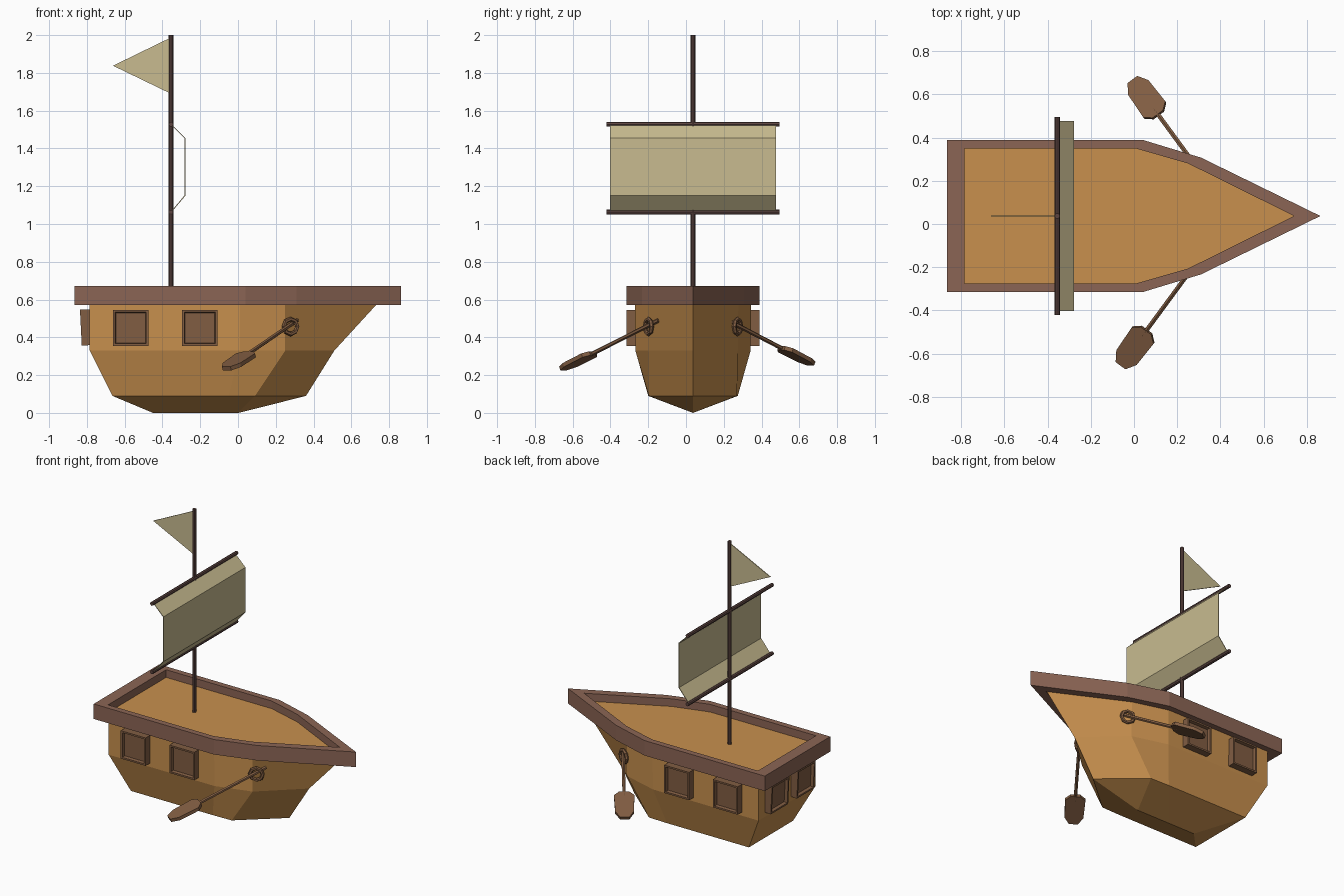
import bpy, bmesh, math
from mathutils import Vector, Matrix

if "Cube" in bpy.data.objects:
    bpy.data.objects.remove(bpy.data.objects["Cube"])

CY = 0.037  # centre line of the boat


def mat(name, col):
    m = bpy.data.materials.new(name)
    m.diffuse_color = (*col, 1)
    m.use_nodes = True
    m.node_tree.nodes["Principled BSDF"].inputs["Base Color"].default_value = m.diffuse_color
    return m


WOOD = mat("light_wood", (0.58, 0.28, 0.076))
TRIM = mat("rim_brown", (0.26, 0.13, 0.09))
BROWN = mat("window_brown", (0.22, 0.11, 0.055))
DARK = mat("mast_brown", (0.11, 0.06, 0.053))
CLOTH = mat("cloth", (0.58, 0.50, 0.28))


def finish(bm, name, m):
    bmesh.ops.remove_doubles(bm, verts=bm.verts, dist=0.0005)
    bmesh.ops.recalc_face_normals(bm, faces=bm.faces)
    me = bpy.data.meshes.new(name)
    bm.to_mesh(me)
    bm.free()
    me.materials.append(m)
    ob = bpy.data.objects.new(name, me)
    bpy.context.collection.objects.link(ob)
    return ob


def outline(half):
    """Half outline from stern to bow, mirrored about the centre line."""
    return half + [(x, -w) for x, w in reversed(half[:-1])]


def add_loop(bm, half, z):
    return [bm.verts.new((x, CY + w, z)) for x, w in outline(half)]


def bridge(bm, a, b):
    n = len(a)
    for i in range(n):
        j = (i + 1) % n
        bm.faces.new((a[i], a[j], b[j], b[i]))


def prism(pts, direction, name, m):
    """Extrude a flat polygon along a vector."""
    bm = bmesh.new()
    d = Vector(direction)
    a = [bm.verts.new(Vector(p)) for p in pts]
    b = [bm.verts.new(Vector(p) + d) for p in pts]
    bm.faces.new(a)
    bm.faces.new(b)
    bridge(bm, a, b)
    return finish(bm, name, m)


def rod(p, q, r, name, m, sides=8):
    p, q = Vector(p), Vector(q)
    d = q - p
    bm = bmesh.new()
    mx = Matrix.Translation((p + q) / 2) @ d.to_track_quat('Z', 'Y').to_matrix().to_4x4()
    bmesh.ops.create_cone(bm, cap_ends=True, segments=sides, radius1=r, radius2=r,
                          depth=d.length, matrix=mx)
    return finish(bm, name, m)


# Hull with deck on top and a V-shaped keel
INNER = [(-0.785, 0.312), (0.01, 0.312), (0.25, 0.243), (0.74, 0)]
levels = [
    (0.0, [(-0.45, 0), (-0.25, 0), (0.0, 0), (0.003, 0)]),
    (0.09, [(-0.665, 0.237), (-0.05, 0.237), (0.09, 0.233), (0.36, 0)]),
    (0.33, [(-0.785, 0.305), (0.01, 0.305), (0.25, 0.237), (0.51, 0)]),
    (0.57, [(-0.785, 0.307), (0.01, 0.307), (0.25, 0.24), (0.73, 0)]),
    (0.62, INNER),
]
bm = bmesh.new()
loops = [add_loop(bm, half, z) for z, half in levels]
for a, b in zip(loops, loops[1:]):
    bridge(bm, a, b)
bm.faces.new(loops[-1])
finish(bm, "hull", WOOD)

# Raised rim around the deck
OUTER = [(-0.865, 0.352), (0.04, 0.352), (0.31, 0.27), (0.862, 0)]
bm = bmesh.new()
ring = [add_loop(bm, h, z) for h, z in
        ((OUTER, 0.57), (OUTER, 0.672), (INNER, 0.672), (INNER, 0.57))]
for i in range(4):
    bridge(bm, ring[i], ring[(i + 1) % 4])
finish(bm, "rim", TRIM)


# Windows: framed boxes with a recessed panel
def window(centre, normal, name):
    bm = bmesh.new()
    bmesh.ops.create_cube(bm, size=1, matrix=Matrix.Diagonal((0.187, 0.19, 0.07, 1)))
    bm.faces.ensure_lookup_table()
    front = max(bm.faces, key=lambda f: f.calc_center_median().z)
    bmesh.ops.inset_region(bm, faces=[front], thickness=0.016, depth=0)
    bmesh.ops.inset_region(bm, faces=[front], thickness=0.006, depth=-0.02)
    rot = Vector(normal).to_track_quat('Z', 'Y').to_matrix().to_4x4()
    bmesh.ops.transform(bm, matrix=Matrix.Translation(centre) @ rot, verts=bm.verts)
    finish(bm, name, BROWN)


for side, tag in ((-1, "front"), (1, "back")):
    for k, x in enumerate((-0.568, -0.202)):
        window((x, CY + side * 0.317, 0.45), (0, side, 0), f"{tag}_window_{k + 1}")
    window((-0.797, CY + side * 0.14, 0.453), (-1, 0, -0.05), f"stern_window_{tag}")

# Mast and yards
MX = -0.355
rod((MX, CY, 0.6), (MX, CY, 2.0), 0.0125, "mast", DARK)
for tag, z in (("lower", 1.063), ("upper", 1.528)):
    rod((MX, CY - 0.457, z), (MX, CY + 0.457, z), 0.0125, f"{tag}_yard", DARK)

# Sail: bent sheet with slight thickness
path = [(-0.35, 1.525), (-0.278, 1.455), (-0.278, 1.15), (-0.35, 1.065)]
inner = [(x - 0.005, z + dz) for (x, z), dz in zip(path, (0, -0.002, 0.002, 0))]
prism([(x, CY - 0.44, z) for x, z in path + inner[::-1]], (0, 0.88, 0), "sail", CLOTH)

# Flag
prism([(-0.36, CY - 0.003, 1.985), (-0.662, CY - 0.003, 1.838), (-0.36, CY - 0.003, 1.692)],
      (0, 0.006, 0), "flag", CLOTH)


# Oars with octagonal blades
def oar(p, q, tag):
    p, q = Vector(p), Vector(q)
    d = (q - p).normalized()
    s = d.cross(Vector((0, 0, 1))).normalized()
    up = s.cross(d)
    rod(p, q - d * 0.18, 0.0115, f"{tag}_oar_shaft", BROWN, 6)
    half = [(0.215, 0.03), (0.185, 0.063), (0.05, 0.058), (0.0, 0.028)]
    pts = [q - d * u + s * w for u, w in half] + [q - d * u - s * w for u, w in half[::-1]]
    prism([v - up * 0.011 for v in pts], up * 0.022, f"{tag}_oar_blade", BROWN)


oar((0.313, -0.145, 0.49), (-0.06, -0.652, 0.235), "front")
oar((0.32, 0.222, 0.49), (-0.005, 0.665, 0.26), "back")

# Oarlock rings on the hull
for side, tag in ((-1, "front"), (1, "back")):
    n = Vector((0.44, side * 0.9, 0))
    bpy.ops.mesh.primitive_torus_add(
        major_segments=8, minor_segments=6, major_radius=0.04, minor_radius=0.012,
        location=(0.278, CY + side * 0.236, 0.457),
        rotation=n.to_track_quat('Z', 'Y').to_euler())
    ob = bpy.context.object
    ob.name = f"{tag}_oarlock"
    ob.data.materials.append(BROWN)
    for poly in ob.data.polygons:
        poly.use_smooth = False
